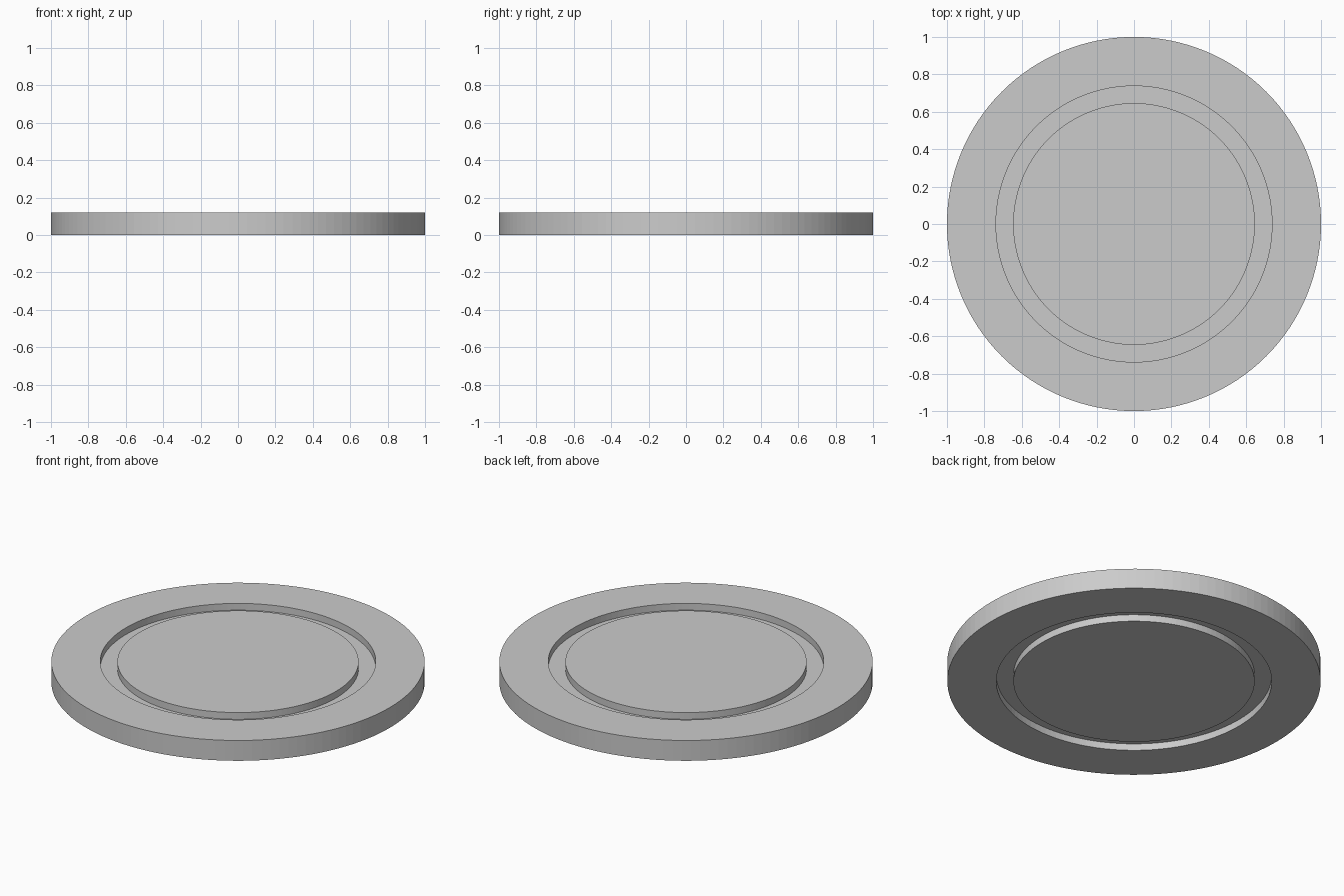
import bpy, bmesh, math

if "Cube" in bpy.data.objects:
    bpy.data.objects.remove(bpy.data.objects["Cube"])

SIDES = 128
R_OUT, R_RIM, R_PANEL = 1.0, 0.738, 0.646   # rim outside, rim inside, centre panel
H, WEB_LOW, WEB_TOP = 0.12, 0.04, 0.08      # full height and thin web between the grooves


def lathe(name, profile):
    """Turn an (r, z) profile, starting and ending on the axis, around z."""
    bm = bmesh.new()
    rings = []
    for r, z in profile:
        if r == 0:
            rings.append(None)
            continue
        rings.append([bm.verts.new((r * math.cos(2 * math.pi * i / SIDES),
                                    r * math.sin(2 * math.pi * i / SIDES), z))
                      for i in range(SIDES)])
    for a, b in zip(rings, rings[1:]):
        if a is None:
            bm.faces.new(b)
        elif b is None:
            bm.faces.new(a)
        else:
            for i in range(SIDES):
                j = (i + 1) % SIDES
                bm.faces.new((a[i], a[j], b[j], b[i]))
    bmesh.ops.recalc_face_normals(bm, faces=bm.faces)
    mesh = bpy.data.meshes.new(name)
    bm.to_mesh(mesh)
    bm.free()
    obj = bpy.data.objects.new(name, mesh)
    bpy.context.collection.objects.link(obj)
    return obj


# Round plate with a ring groove cut into both faces
lathe("grooved_disc", [
    (0, 0), (R_PANEL, 0), (R_PANEL, WEB_LOW), (R_RIM, WEB_LOW), (R_RIM, 0),
    (R_OUT, 0), (R_OUT, H),
    (R_RIM, H), (R_RIM, WEB_TOP), (R_PANEL, WEB_TOP), (R_PANEL, H), (0, H),
])
